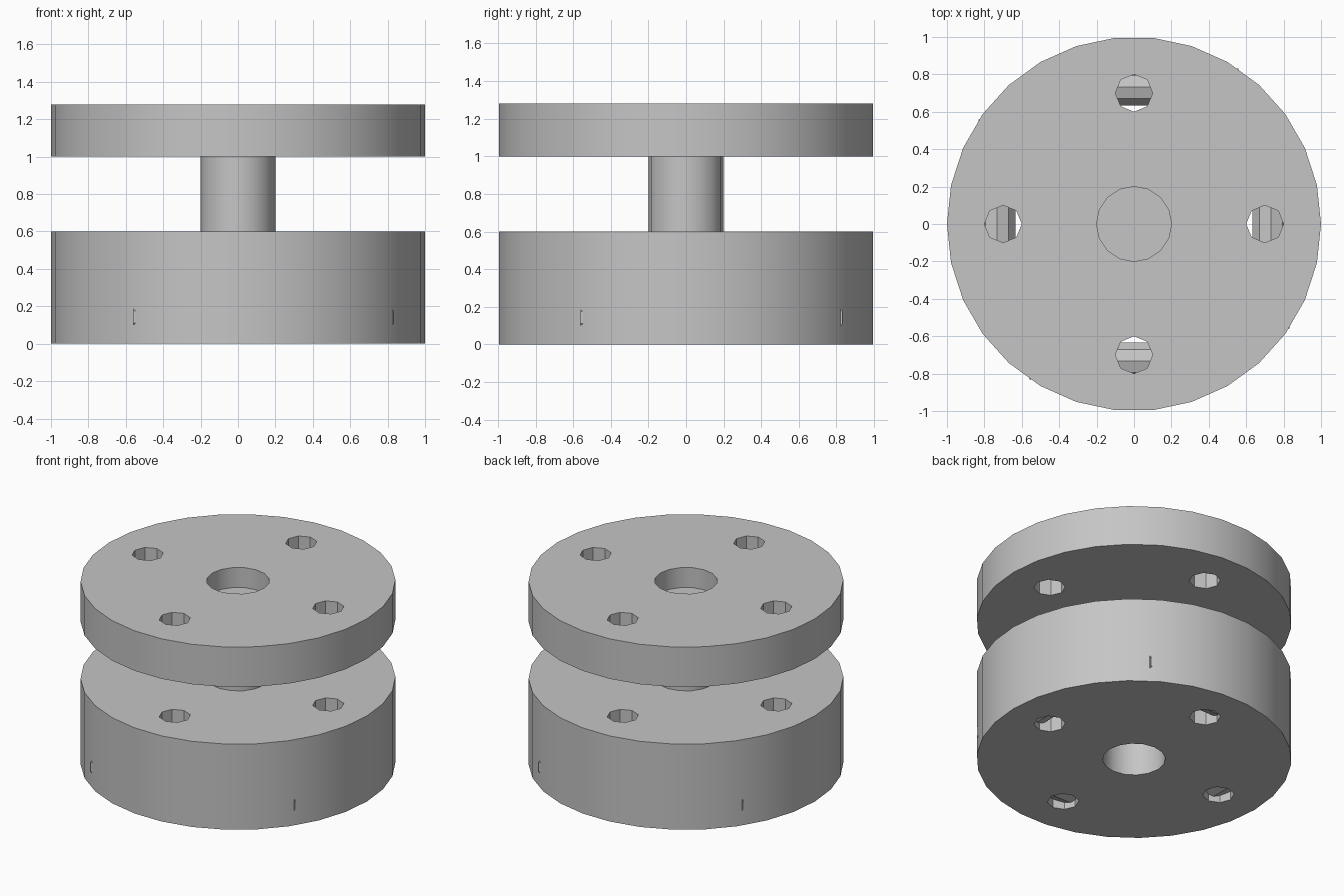
import bpy
import bmesh
from math import cos, sin, pi, radians
from mathutils import Matrix, Vector

if "Cube" in bpy.data.objects:
    bpy.data.objects.remove(bpy.data.objects["Cube"], do_unlink=True)

# One plain grey for everything
GREY = (0.56, 0.56, 0.56, 1.0)
grey = bpy.data.materials.new("plain grey")
grey.use_nodes = True
grey.diffuse_color = GREY
grey.node_tree.nodes["Principled BSDF"].inputs["Base Color"].default_value = GREY


def finish(bm, name):
    """Turn a bmesh into a shaded, coloured object."""
    bmesh.ops.recalc_face_normals(bm, faces=bm.faces)
    mesh = bpy.data.meshes.new(name)
    bm.to_mesh(mesh)
    bm.free()
    mesh.materials.append(grey)
    obj = bpy.data.objects.new(name, mesh)
    bpy.context.collection.objects.link(obj)
    bpy.ops.object.select_all(action='DESELECT')
    obj.select_set(True)
    bpy.context.view_layer.objects.active = obj
    bpy.ops.object.shade_smooth_by_angle(angle=radians(30))
    return obj


def ring(bm, radius, sides, x=0.0, y=0.0, z=0.0):
    """Add a closed loop of edges."""
    angles = [2 * pi * i / sides for i in range(sides)]
    verts = [bm.verts.new((x + radius * cos(a), y + radius * sin(a), z)) for a in angles]
    return [bm.edges.new((verts[i - 1], verts[i])) for i in range(sides)]


def drilled_disc(name, bottom, top):
    """Disc with a centre bore and four bolt holes."""
    bm = bmesh.new()
    edges = ring(bm, 1.0, 30, z=bottom) + ring(bm, 0.2, 16, z=bottom)
    for x, y in ((0.7, 0), (0, 0.7), (-0.7, 0), (0, -0.7)):
        edges += ring(bm, 0.1, 8, x, y, bottom)
    bmesh.ops.triangle_fill(bm, use_beauty=True, edges=edges, normal=Vector((0, 0, -1)))
    lifted = bmesh.ops.extrude_face_region(bm, geom=bm.faces[:], use_keep_orig=True)
    verts = [g for g in lifted["geom"] if isinstance(g, bmesh.types.BMVert)]
    bmesh.ops.translate(bm, verts=verts, vec=(0, 0, top - bottom))
    return finish(bm, name)


def rod(name, radius, sides, length, matrix):
    """Solid cylinder along its local z."""
    bm = bmesh.new()
    bmesh.ops.create_cone(bm, cap_ends=True, segments=sides, radius1=radius,
                          radius2=radius, depth=length, matrix=matrix)
    return finish(bm, name)


# Two flanges
drilled_disc("lower_disc", 0.0, 0.6)
drilled_disc("upper_disc", 1.0, 1.28)

# Axle, recessed in both bores
rod("axle", 0.2, 16, 0.84, Matrix.Translation((0, 0, 0.72)))

# Four cross pins in a pinwheel, each crossing a bolt hole of the lower disc
lay_down = Matrix.Rotation(pi / 2, 4, 'Y') @ Matrix.Rotation(pi / 2, 4, 'Z')
for i, side in enumerate(("front", "left", "back", "right")):
    turn = Matrix.Rotation(i * pi / 2, 4, 'Z')
    place = Matrix.Translation((-0.06, -0.733, 0.142))
    rod(side + "_cross_pin", 0.104, 10, 1.0, turn @ place @ lay_down)
